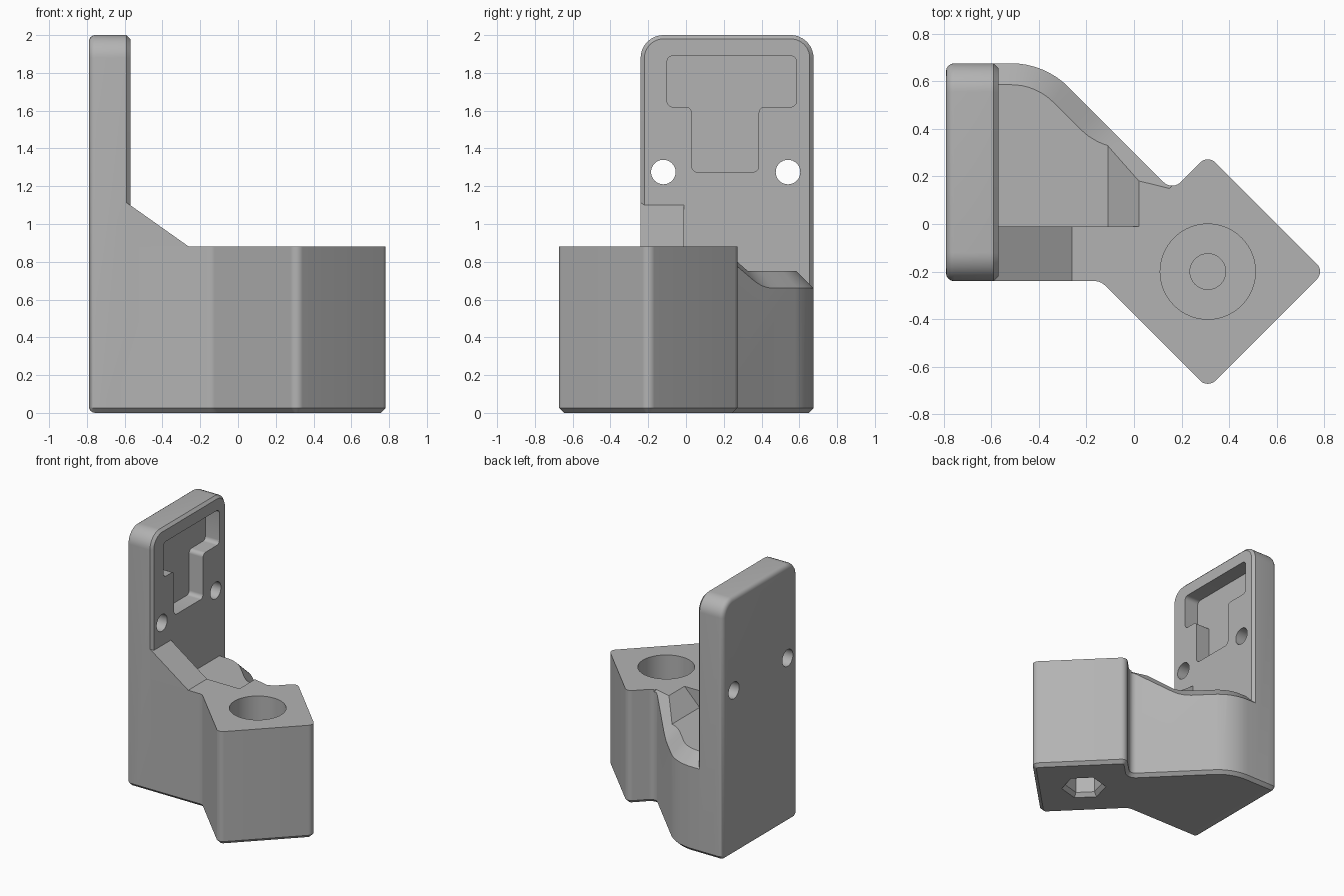
import bpy, bmesh, math
from mathutils import Vector

cube = bpy.data.objects.get("Cube")
if cube:
    bpy.data.objects.remove(cube)

grey = bpy.data.materials.new("plain grey")
grey.use_nodes = True
colour = (0.45, 0.45, 0.45, 1)
grey.diffuse_color = colour
grey.node_tree.nodes["Principled BSDF"].inputs["Base Color"].default_value = colour

AXES = {"z": lambda u, v, w: (u, v, w),
        "x": lambda u, v, w: (w, u, v),
        "y": lambda u, v, w: (u, w, v)}


def rounded(corners, closed=True, seg=8):
    """Polyline through (u, v, radius) corners with tangent arcs."""
    out, n = [], len(corners)
    for i, (u, v, r) in enumerate(corners):
        p = Vector((u, v, 0))
        if r == 0 or (not closed and i in (0, n - 1)):
            out.append((u, v))
            continue
        a = (Vector((*corners[i - 1][:2], 0)) - p).normalized()
        b = (Vector((*corners[(i + 1) % n][:2], 0)) - p).normalized()
        half = a.angle(b) / 2
        c = p + (a + b).normalized() * r / math.sin(half)
        v1, v2 = (p + d * r / math.tan(half) - c for d in (a, b))
        for k in range(seg + 1):
            q = c + v1.lerp(v2, k / seg).normalized() * r
            out.append((q.x, q.y))
    return out


def circle(u, v, r, n=48, start=0):
    return [(u + r * math.cos(start + math.tau * k / n),
             v + r * math.sin(start + math.tau * k / n)) for k in range(n)]


def loft(name, rings, bevels=()):
    """Closed solid through rings; bevels are (end, width, segments)."""
    bm = bmesh.new()
    rows = [[bm.verts.new(p) for p in ring] for ring in rings]
    n = len(rows[0])
    for r, s in zip(rows, rows[1:]):
        for i in range(n):
            j = (i + 1) % n
            bm.faces.new((r[i], r[j], s[j], s[i]))
    caps = [bm.faces.new(rows[0][::-1]), bm.faces.new(rows[-1])]
    bmesh.ops.recalc_face_normals(bm, faces=bm.faces)
    edges = [list(f.edges) for f in caps]
    for end, width, seg in bevels:
        bmesh.ops.bevel(bm, geom=edges[end], offset=width, segments=seg,
                        profile=0.5, affect="EDGES")
    mesh = bpy.data.meshes.new(name)
    bm.to_mesh(mesh)
    bm.free()
    mesh.materials.append(grey)
    ob = bpy.data.objects.new(name, mesh)
    bpy.context.collection.objects.link(ob)
    return ob


def prism(name, pts, lo, hi, axis="z", bevels=()):
    f = AXES[axis]
    return loft(name, [[f(u, v, w) for u, v in pts] for w in (lo, hi)], bevels)


def combine(target, tool, operation):
    mod = target.modifiers.new("combine", "BOOLEAN")
    mod.object, mod.operation, mod.solver = tool, operation, "EXACT"
    with bpy.context.temp_override(object=target, active_object=target):
        bpy.ops.object.modifier_apply(modifier=mod.name)
    bpy.data.objects.remove(tool)


FRONT, BACK, TOP = -0.24, 0.675, 0.88
CX, CY, D = 0.31, -0.2, 0.49

# Base: arm joined to a square post turned by 45 degrees
bracket = prism("bracket", rounded([
    (-0.7, FRONT, 0), (-0.14, FRONT, 0.06), (CX, CY - D, 0.045),
    (CX + D, CY, 0.045), (CX, CY + D, 0.045), (0.16, 0.14, 0.05),
    (-0.375, BACK, 0.34), (-0.7, BACK, 0)]), 0, TOP, bevels=[(0, 0.025, 1)])

# Lowered floor behind the front rib, with a slope up to the post
combine(bracket, prism("floor_cutter", [
    (-0.75, 0.75), (-0.11, 0.75), (0.07, 0.93), (0.07, 1.1), (-0.75, 1.1)],
    -0.01, 0.9, "y"), "DIFFERENCE")

# Chamfer that follows the curved rear edge and rises towards the post
path = rounded([(-0.75, BACK, 0), (-0.375, BACK, 0.34), (-0.2, 0.5, 0)], False)
path += [(0.3 - y, y) for y in (0.46, 0.43, 0.4, 0.38, 0.36, 0.3, 0.22, 0.15)]
sections = []
for i, (x, y) in enumerate(path):
    p, q = path[max(i - 1, 0)], path[min(i + 1, len(path) - 1)]
    n = Vector((p[1] - q[1], q[0] - p[0], 0)).normalized()
    s = max(0, 0.46 - y)
    z = 0.66 + (4 * s * s if s < 0.1 else 0.04 + 0.85 * (s - 0.1))
    o = Vector((x, y, 0))
    sections.append([o + n * d + Vector((0, 0, h)) for d, h in (
        (0.05, z - 0.05), (0.05, 1.2), (-0.14, 1.2), (-0.14, z + 0.14))])
combine(bracket, loft("chamfer_cutter", sections), "DIFFERENCE")

# Post: bore from above, screw hole, tapered hexagon nut socket below
combine(bracket, prism("bore_cutter", circle(CX, CY, 0.2, 64), 0.3, 1), "DIFFERENCE")
combine(bracket, prism("screw_cutter", circle(CX, CY, 0.075, 32), 0.2, 0.4), "DIFFERENCE")
hexes = [[(u, v, z) for u, v in circle(CX, CY, r, 6, math.radians(135))]
         for r, z in ((0.18, -0.02), (0.135, 0.03), (0.135, 0.17))]
combine(bracket, loft("nut_cutter", hexes), "DIFFERENCE")

# Upright plate with rounded top, soft rear edge and chamfered face
plate = prism("plate", rounded([
    (FRONT + 0.025, 0, 0), (BACK - 0.025, 0, 0), (BACK, 0.025, 0),
    (BACK, 2, 0.12), (FRONT, 2, 0.12), (FRONT, 0.025, 0)]),
    -0.79, -0.57, "x", bevels=[(0, 0.035, 4), (1, 0.02, 1)])
combine(bracket, plate, "UNION")

# Sloping rib in front of the plate
combine(bracket, prism("rib", [
    (-0.65, 0.8), (-0.65, 1.11), (-0.585, 1.11), (-0.26, TOP), (-0.26, 0.8)],
    FRONT, -0.01, "y"), "UNION")

# T-shaped recess and two through holes in the plate
recess = rounded([(u, v, 0.03) for u, v in (
    (0.03, 1.275), (0.385, 1.275), (0.385, 1.62), (0.585, 1.62),
    (0.585, 1.89), (-0.1, 1.89), (-0.1, 1.62), (0.03, 1.62))], seg=5)
combine(bracket, prism("recess_cutter", recess, -0.69, -0.5, "x"), "DIFFERENCE")
for y in (-0.12, 0.54):
    combine(bracket, prism("hole_cutter", circle(y, 1.275, 0.065, 32),
                           -0.9, -0.4, "x"), "DIFFERENCE")

bpy.ops.object.select_all(action="DESELECT")
bracket.select_set(True)
bpy.context.view_layer.objects.active = bracket
bpy.ops.object.shade_smooth_by_angle(angle=math.radians(28))
